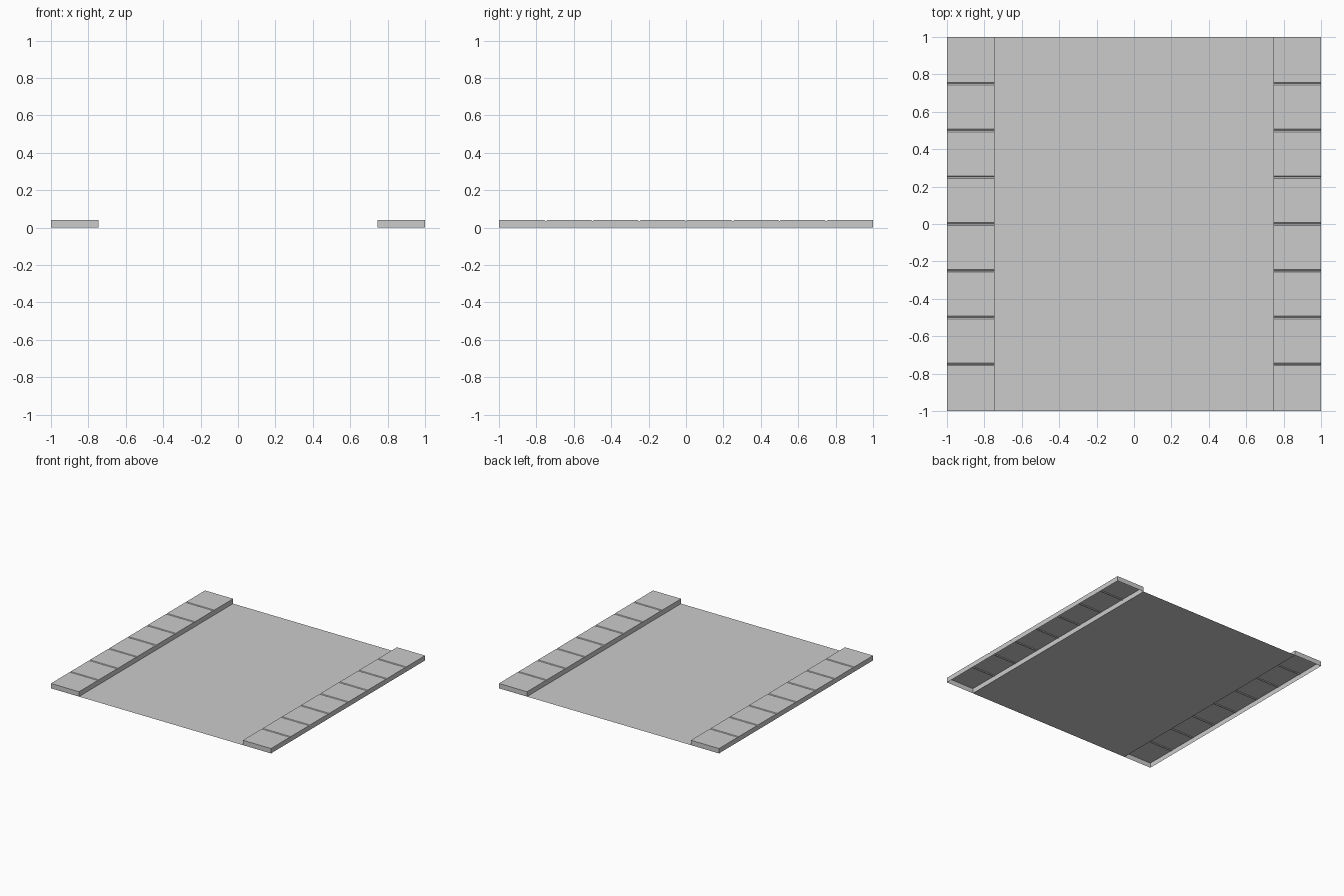
import bpy, bmesh

if "Cube" in bpy.data.objects:
    bpy.data.objects.remove(bpy.data.objects["Cube"])

INNER, OUTER = 0.745, 1.0      # kerb extent across x
HEIGHT = 0.04                  # kerb height
GROOVE_W, GROOVE_D = 0.007, 0.006


def finish(bm, name):
    mesh = bpy.data.meshes.new(name)
    bm.to_mesh(mesh)
    bm.free()
    obj = bpy.data.objects.new(name, mesh)
    bpy.context.collection.objects.link(obj)
    return obj


# flat road surface between the kerbs
bm = bmesh.new()
bm.faces.new([bm.verts.new((x, y, 0)) for x, y in
              ((-INNER, -1), (INNER, -1), (INNER, 1), (-INNER, 1))])
finish(bm, "road_surface")

# side outline of a kerb: V grooves separate the paving slabs
profile = [(-1, 0), (-1, HEIGHT)]
for i in range(-3, 4):
    y = i * 0.25
    profile += [(y - GROOVE_W, HEIGHT), (y, HEIGHT - GROOVE_D), (y + GROOVE_W, HEIGHT)]
profile += [(1, HEIGHT), (1, 0)]


def kerb(name, x0, x1):
    """Hollow kerb, open at the bottom."""
    bm = bmesh.new()
    a = [bm.verts.new((x0, y, z)) for y, z in profile]
    b = [bm.verts.new((x1, y, z)) for y, z in profile]
    for i in range(len(profile) - 1):
        bm.faces.new((a[i], b[i], b[i + 1], a[i + 1]))
    bm.faces.new(a)
    bm.faces.new(b[::-1])
    # consistent outward normals
    bmesh.ops.recalc_face_normals(bm, faces=bm.faces)
    if sum(f.normal.z * f.calc_area() for f in bm.faces) < 0:
        bmesh.ops.reverse_faces(bm, faces=bm.faces)
    finish(bm, name)


kerb("left_kerb", -OUTER, -INNER)
kerb("right_kerb", INNER, OUTER)
